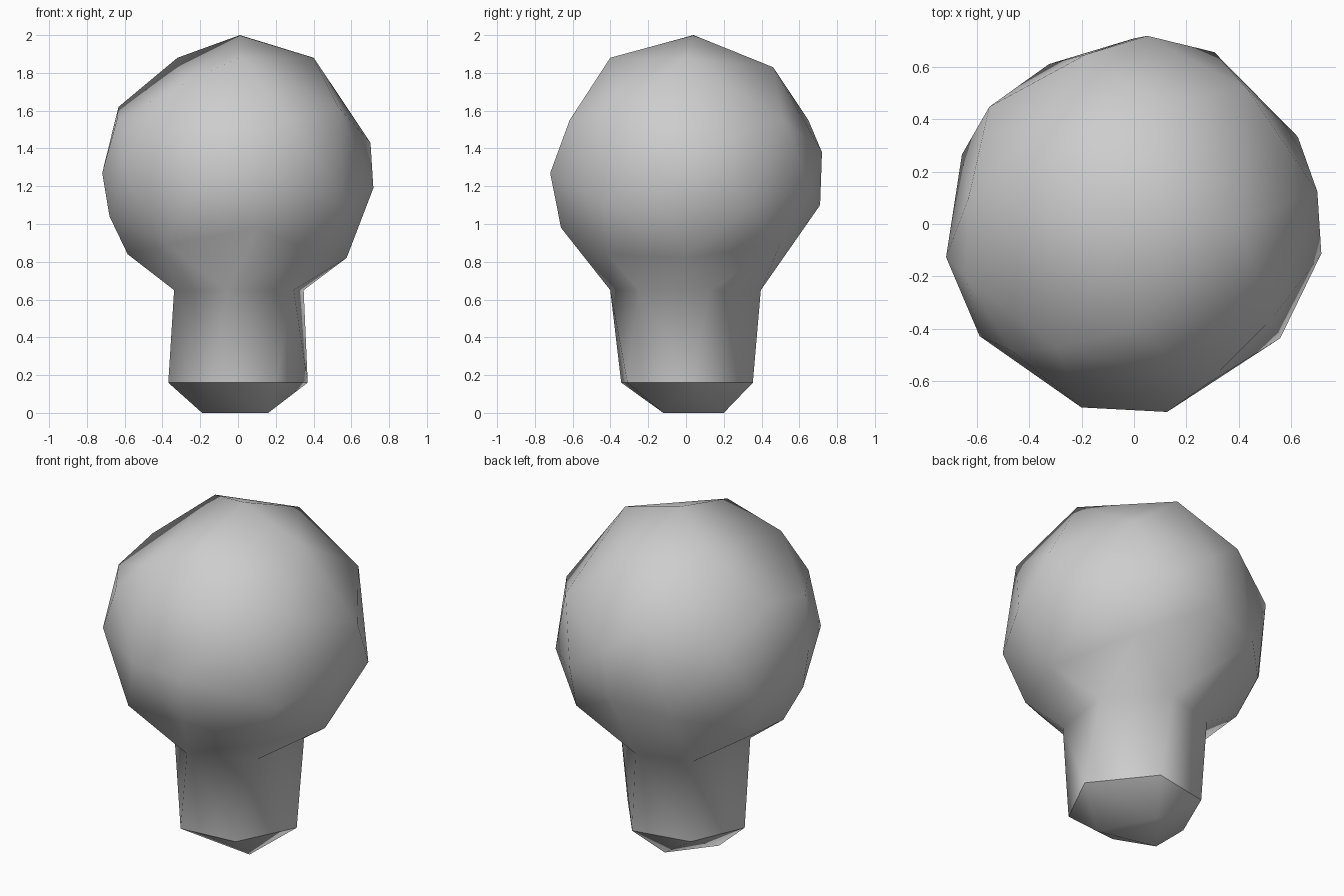
import bpy, bmesh
from math import sin, cos, radians, sqrt

cube = bpy.data.objects.get("Cube")
if cube:
    bpy.data.objects.remove(cube, do_unlink=True)

GLOBE_RADIUS, GLOBE_HEIGHT = 0.73, 1.27

# Uneven facet corners of the globe: height, then azimuths in degrees
BANDS = [
    (1.88, (0, 143, 271)), (1.83, (80,)), (1.74, (238,)),
    (1.62, (171, 326)), (1.55, (50, 106, 198, 226, 294)),
    (1.43, (10, 141)), (1.38, (86,)),
    (1.27, (190, 216, 254, 280)), (1.19, (65, 351)),
    (1.1, (28, 90, 158, 322)), (1.04, (118, 191)), (0.98, (142, 279)),
    (0.89, (53, 233)), (0.84, (160, 188, 315)), (0.82, (0,)),
]

bm = bmesh.new()


def polar(radius, degrees, z):
    a = radians(degrees)
    return bm.verts.new((radius * cos(a), radius * sin(a), z))


def remove_cap(ring):
    """Open the hull where it closes over a ring, and drop loose edges."""
    cap = [f for f in bm.faces if all(v in ring for v in f.verts)]
    bmesh.ops.delete(bm, geom=cap, context="FACES_ONLY")
    spare = [e for e in bm.edges if not e.link_faces]
    bmesh.ops.delete(bm, geom=spare, context="EDGES")


# Globe: convex skin over the corners, the tip and the neck opening
neck = [polar(r, a, 0.65) for r, a in
        ((0.37, 20), (0.4, 82), (0.4, 130), (0.36, 200), (0.405, 262), (0.385, 320))]
corners = [bm.verts.new((0.01, 0.04, 2.0))] + neck
for z, azimuths in BANDS:
    radius = sqrt(GLOBE_RADIUS ** 2 - (z - GLOBE_HEIGHT) ** 2)
    corners += [polar(radius, a, z) for a in azimuths]
hull = bmesh.ops.convex_hull(bm, input=corners)
inner = [v for v in hull["geom_interior"] if isinstance(v, bmesh.types.BMVert)]
bmesh.ops.delete(bm, geom=inner, context="VERTS")
remove_cap(neck)

# Neck: six slightly twisted sides, each split along its ridge
rim = [polar(0.37, a, 0.16) for a in (4, 73, 129, 184, 248, 303)]
for i in range(6):
    j = (i + 1) % 6
    bm.faces.new((neck[i], neck[j], rim[j]))
    bm.faces.new((neck[i], rim[j], rim[i]))

# Base: tapers to a small three-cornered foot
foot = [bm.verts.new((x, y, 0)) for x, y in ((-0.19, -0.04), (0.16, -0.12), (0, 0.2))]
bmesh.ops.convex_hull(bm, input=rim + foot)
remove_cap(rim)

# Smooth everywhere, with a crisp rim
bmesh.ops.recalc_face_normals(bm, faces=bm.faces)
for face in bm.faces:
    face.smooth = True
for edge in bm.edges:
    edge.smooth = not all(v in rim for v in edge.verts)

mesh = bpy.data.meshes.new("light_bulb")
bm.to_mesh(mesh)
bm.free()
bulb = bpy.data.objects.new("light_bulb", mesh)
bpy.context.collection.objects.link(bulb)

grey = bpy.data.materials.new("light_grey")
grey.use_nodes = True
colour = (0.61, 0.61, 0.61, 1)
grey.diffuse_color = colour
grey.node_tree.nodes["Principled BSDF"].inputs["Base Color"].default_value = colour
mesh.materials.append(grey)
